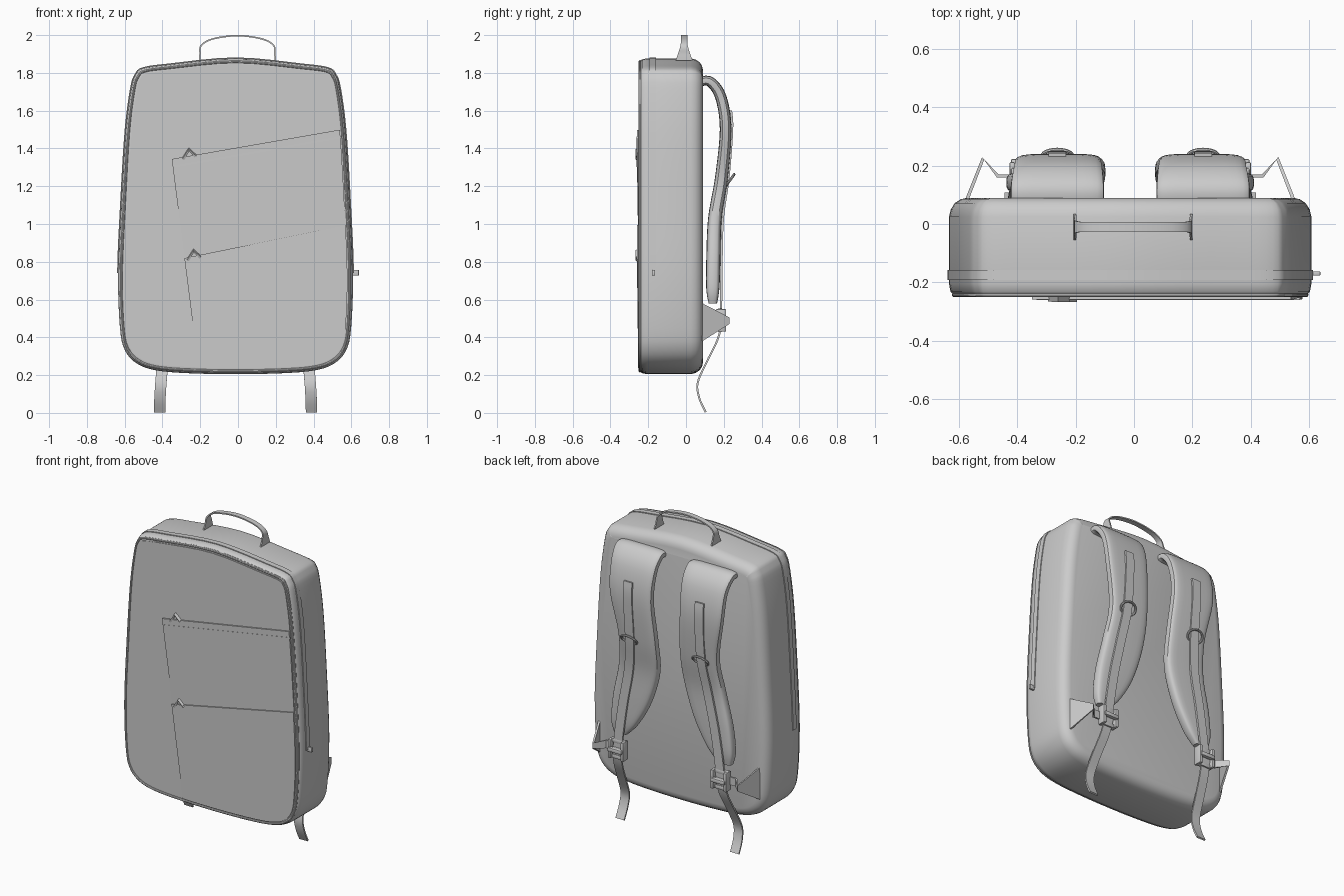
import bpy, bmesh, math
from mathutils import Vector, Matrix

if "Cube" in bpy.data.objects:
    bpy.data.objects.remove(bpy.data.objects["Cube"])

CX = -0.013                      # centre line of the bag


def finish(name, bm, angle=35):
    bmesh.ops.recalc_face_normals(bm, faces=bm.faces)
    me = bpy.data.meshes.new(name)
    bm.to_mesh(me)
    bm.free()
    for p in me.polygons:
        p.use_smooth = True
    me.set_sharp_from_angle(angle=math.radians(angle))
    ob = bpy.data.objects.new(name, me)
    bpy.context.collection.objects.link(ob)
    return ob


def spline(pts, n=4, closed=False):
    """Catmull-Rom through points of any dimension."""
    pts = [Vector(p) for p in pts]
    k, out = len(pts), []
    for i in range(k if closed else k - 1):
        if closed:
            a, b, c, d = (pts[(i + j) % k] for j in (-1, 0, 1, 2))
        else:
            a, b, c, d = (pts[min(max(i + j, 0), k - 1)] for j in (-1, 0, 1, 2))
        for s in range(n):
            t = s / n
            out.append(0.5 * (2 * b + (c - a) * t + (2 * a - 5 * b + 4 * c - d) * t * t
                              + (3 * b - a - 3 * c + d) * t ** 3))
    return out if closed else out + [pts[-1]]


def loft(name, rings, closed_path=False, angle=35):
    bm = bmesh.new()
    rows = [[bm.verts.new(p) for p in r] for r in rings]
    m = len(rows[0])
    for i in range(len(rows) - (0 if closed_path else 1)):
        a, b = rows[i], rows[(i + 1) % len(rows)]
        for j in range(m):
            bm.faces.new((a[j], a[(j + 1) % m], b[(j + 1) % m], b[j]))
    if not closed_path:
        bm.faces.new(rows[0])
        bm.faces.new(rows[-1])
    return finish(name, bm, angle)


def ribbon(name, pts, side, widths, t):
    """Flat strip swept along pts, its width along the fixed side vector."""
    pts, side, rings = [Vector(p) for p in pts], Vector(side), []
    for i, p in enumerate(pts):
        tan = pts[min(i + 1, len(pts) - 1)] - pts[max(i - 1, 0)]
        n = tan.cross(side).normalized() * t / 2
        w = side * (widths[i] if isinstance(widths, list) else widths) / 2
        rings.append([p + w + n, p - w + n, p - w - n, p + w - n])
    return loft(name, rings)


def boxes(name, specs, bevel=0.006):
    bm = bmesh.new()
    for loc, size in specs:
        bmesh.ops.create_cube(bm, size=1, matrix=Matrix.Translation(loc) @ Matrix.Diagonal((*size, 1)))
    bmesh.ops.bevel(bm, geom=bm.edges[:], offset=bevel, segments=2, affect='EDGES', profile=0.5)
    return finish(name, bm)


# Bag outline in x, z
half = [(0, .205), (.25, .21), (.42, .225), (.52, .26), (.585, .33), (.612, .45), (.622, .74),
        (.605, 1.13), (.582, 1.5), (.553, 1.72), (.53, 1.79), (.49, 1.825), (.35, 1.845), (0, 1.877)]
outline = spline(half + [(-x, z) for x, z in half[-2:0:-1]], 4, True)


def inset(d):
    res, k = [], len(outline)
    for i, p in enumerate(outline):
        t = (outline[(i + 1) % k] - outline[i - 1]).normalized()
        res.append(Vector((CX + p.x - t.y * d, p.y + t.x * d)))
    return res


# Main body with rounded front and back rims
profile = [(-.246, .03), (-.243, .016), (-.232, .005), (-.205, 0), (.025, 0), (.05, .006),
           (.072, .02), (.085, .04), (.09, .062)]
loft("bag_body", [[(p.x, y, p.y) for p in inset(d)] for y, d in profile])

# Piping around the front rim
pipe, core = [], inset(.017)
mid = Vector((CX, 1.04))
for p in core:
    r = (p - mid).normalized()
    pipe.append([(p.x + r.x * .008 * math.cos(a), -.243 + .008 * math.sin(a), p.y + r.y * .008 * math.cos(a))
                 for a in (i * math.tau / 8 for i in range(8))])
loft("front_piping", pipe, True)

# Zip band over the top and upper sides, with its puller
zip_path = [(p.x, -.175, p.y) for p in inset(-.001) if p.y > .735]
cut = max(range(len(zip_path)), key=lambda i: (Vector(zip_path[i]) - Vector(zip_path[i - 1])).length)
ribbon("zip_band", zip_path[cut:] + zip_path[:cut], (0, 1, 0), .034, .008)
boxes("zip_puller", [((.62, -.17, .742), (.04, .014, .03))], .003)


# Front panels: the inset outline trimmed by slanted lines
def panel(name, cuts, front, d=.03):
    bm = bmesh.new()
    bm.faces.new([bm.verts.new((p.x, -.24, p.y)) for p in inset(d)])
    for (x0, z0), (x1, z1) in cuts:          # keeps the part to the left of each line
        bmesh.ops.bisect_plane(bm, geom=bm.verts[:] + bm.edges[:] + bm.faces[:], plane_co=(x0, 0, z0),
                               plane_no=(z1 - z0, 0, x0 - x1), clear_outer=True)
    ext = bmesh.ops.extrude_face_region(bm, geom=bm.faces[:])
    for v in ext["geom"]:
        if isinstance(v, bmesh.types.BMVert):
            v.co.y = front(v.co.z - .18 * v.co.x)
    return finish(name, bm, 20)


diag = ((-.21, .24), (-.41, 1.81))
top_a, top_b = ((.545, 1.5), (-.345, 1.345)), ((.525, .985), (-.28, .82))
flip = lambda l: (l[1], l[0])
panel("side_panel", [diag], lambda h: -.248, .033)
panel("main_panel", [flip(diag)], lambda h: -.251)
panel("upper_pocket", [flip(diag), top_a, flip(top_b)], lambda h: -.252 - .008 * (h - .87) / .54)
panel("lower_pocket", [flip(diag), top_b], lambda h: -.252 - .008 * max(0, (h - .2) / .67))
ribbon("pocket_hem", [(-.335, -.259, 1.305), (.55, -.259, 1.46)], (0, 0, 1), .008, .004)

# Small pull tabs on the pocket mouths
for i, (x, z) in enumerate(((-.26, 1.375), (-.235, .84))):
    ribbon("pocket_tab_%d" % i, [(x - .03, -.256, z - .03), (x, -.256, z + .02), (x + .035, -.256, z - .015)],
           (0, .9, .45), .02, .012)

# Grab handle with flared feet
arc = [(-.2, 1.865), (-.198, 1.9), (-.192, 1.945), (-.13, 1.98), (0, 1.997)]
arc += [(-x, z) for x, z in arc[-2::-1]]
feet = [.09, .065, .038, .034, .034, .034, .038, .065, .09]
path = spline([(CX + .01 + x, z, w) for (x, z), w in zip(arc, feet)], 4)
ribbon("grab_handle", [(p[0], -.01, p[1]) for p in path], (0, 1, 0), [p[2] for p in path], .008)

# Shoulder pad rows: y, z, thickness, inner x, outer x
pad_rows = spline([(.075, 1.755, .05, .09, .41), (.13, 1.752, .055, .09, .41), (.185, 1.67, .06, .095, .40),
                   (.21, 1.5, .062, .10, .39), (.187, 1.24, .068, .085, .345), (.153, 1.03, .072, .095, .365),
                   (.145, .82, .075, .16, .41), (.142, .66, .07, .25, .425), (.142, .58, .045, .32, .41)], 5)
web = spline([(.25, .238, 1.6), (.25, .244, 1.5), (.25, .224, 1.24), (.275, .195, 1.03),
              (.32, .188, .8), (.35, .186, .6), (.36, .185, .5)], 5)
tail = spline([(.36, .195, .5), (.37, .168, .39), (.385, .11, .27), (.395, .062, .16),
               (.40, .07, .08), (.402, .104, .004)], 5)

for tag, s in (("left", -1), ("right", 1)):
    put = lambda pts: [(CX + s * p[0], p[1], p[2]) for p in pts]
    rings = []
    for i, r in enumerate(pad_rows):
        a, b = pad_rows[max(i - 1, 0)], pad_rows[min(i + 1, len(pad_rows) - 1)]
        t = Vector((b[0] - a[0], b[1] - a[1])).normalized()
        cx, hw, ring = (r[3] + r[4]) / 2, (r[4] - r[3]) / 2, []
        for k in range(24):
            c, q = math.cos(k * math.tau / 24), math.sin(k * math.tau / 24)
            u = math.copysign(abs(c) ** .45, c) * hw
            v = math.copysign(abs(q) ** .5, q) * r[2] / 2
            ring.append((CX + s * (cx + u), r[0] - t.y * v, r[1] + t.x * v))
        rings.append(ring)
    loft(tag + "_shoulder_pad", rings)
    # Webbing over the pad, and the loose tail
    ribbon(tag + "_webbing", put(web), (1, 0, 0), .06, .012)
    ribbon(tag + "_webbing_tail", put(tail), (1, 0, 0), .06, .01)
    # Triangular anchor and the strap running to the buckle
    ribbon(tag + "_anchor", put([(.56, .085, .48), (.505, .225, .488), (.455, .165, .49), (.38, .165, .49)]),
           (0, 0, 1), [.2, .035, .05, .05], .012)
    # Ladder buckle
    bx = CX + s * .36
    boxes(tag + "_buckle", [((bx + e * .045, .185, .49), (.02, .055, .12)) for e in (-1, 1)]
          + [((bx, y, z), (.1, .026, .026)) for y, z in ((.18, .54), (.21, .49), (.18, .44))])
    # D-ring around the webbing
    rm = Matrix.Translation((CX + s * .25, .232, 1.23)) @ Matrix.Rotation(math.radians(55), 3, 'X').to_4x4()
    ring = []
    for i in range(28):
        a = i * math.tau / 28
        ring.append([rm @ Vector(((.052 + .007 * math.cos(b)) * math.cos(a), (.04 + .007 * math.cos(b)) * math.sin(a),
                                  .007 * math.sin(b))) for b in (j * math.tau / 8 for j in range(8))])
    loft(tag + "_ring", ring, True)
